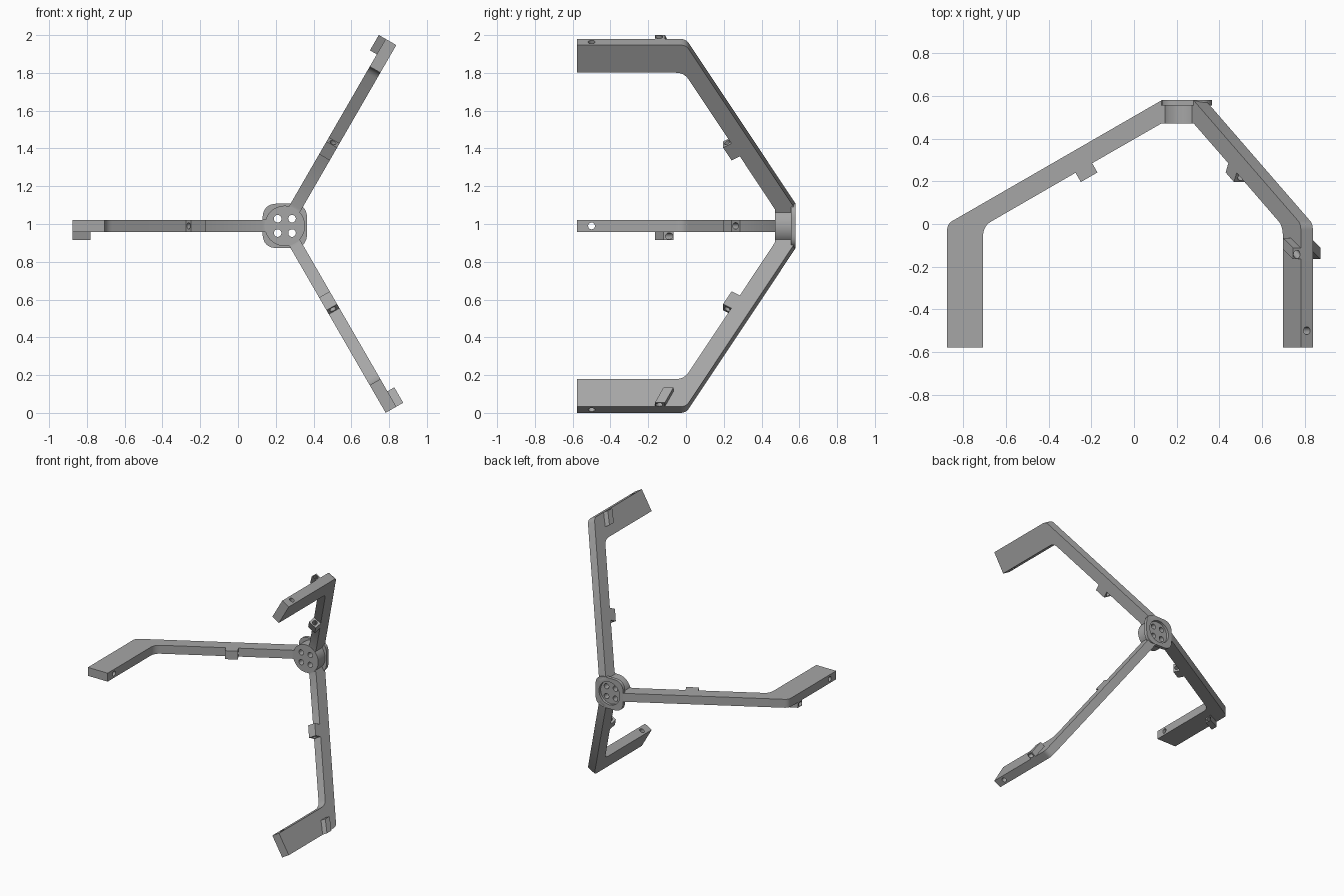
import bpy, bmesh
from math import radians, cos, sin, pi
from mathutils import Vector, Matrix

if "Cube" in bpy.data.objects:
    bpy.data.objects.remove(bpy.data.objects["Cube"])

grey = bpy.data.materials.new("matte_grey")
grey.use_nodes = True
COLOUR = (0.38, 0.38, 0.38, 1)
grey.diffuse_color = COLOUR
grey.node_tree.nodes["Principled BSDF"].inputs["Base Color"].default_value = COLOUR

AXIS = Vector((0.248, 0, 0.99))   # hub centre line, along y
HALF = 0.0325                     # half thickness of an arm
SLOPE = Vector((-cos(radians(30)), sin(radians(30))))
INWARD = Vector((-SLOPE.y, SLOPE.x))


def add_object(name, bm):
    bmesh.ops.recalc_face_normals(bm, faces=bm.faces)
    mesh = bpy.data.meshes.new(name)
    bm.to_mesh(mesh)
    bm.free()
    mesh.materials.append(grey)
    obj = bpy.data.objects.new(name, mesh)
    bpy.context.collection.objects.link(obj)
    return obj


def outline(corners):
    """Each corner is (x, y) or (x, y, rounding distance)."""
    points = []
    for i, c in enumerate(corners):
        p = Vector(c[:2])
        if len(c) < 3:
            points.append(p)
            continue
        a = Vector(corners[i - 1][:2]) - p
        b = Vector(corners[(i + 1) % len(corners)][:2]) - p
        a, b = a.normalized() * c[2], b.normalized() * c[2]
        for k in range(9):
            t = k / 8
            points.append(p + a * (1 - t) ** 2 + b * t ** 2)
    return points


def prism(name, points, low, high):
    bm = bmesh.new()
    face = bm.faces.new([bm.verts.new((p[0], p[1], low)) for p in points])
    top = bmesh.ops.extrude_face_region(bm, geom=[face])["geom"]
    moved = [v for v in top if isinstance(v, bmesh.types.BMVert)]
    bmesh.ops.translate(bm, verts=moved, vec=(0, 0, high - low))
    return add_object(name, bm)


def rod(name, centre, direction, radius, length, sides=32):
    bm = bmesh.new()
    turn = Vector(direction).to_track_quat("Z", "Y").to_matrix().to_4x4()
    bmesh.ops.create_cone(bm, cap_ends=True, segments=sides, radius1=radius,
                          radius2=radius, depth=length,
                          matrix=Matrix.Translation(centre) @ turn)
    return add_object(name, bm)


def combine(obj, other, operation="DIFFERENCE"):
    mod = obj.modifiers.new("boolean", "BOOLEAN")
    mod.operation, mod.solver, mod.object = operation, "EXACT", other
    graph = bpy.context.evaluated_depsgraph_get()
    mesh = bpy.data.meshes.new_from_object(obj.evaluated_get(graph))
    obj.modifiers.clear()
    obj.data = mesh
    bpy.data.objects.remove(other)


def smooth(obj):
    bpy.ops.object.select_all(action="DESELECT")
    obj.select_set(True)
    bpy.context.view_layer.objects.active = obj
    bpy.ops.object.shade_smooth_by_angle(angle=radians(30))


# Arm side profile, in radius and depth, with the clip block on its inner edge
elbow = Vector((0.955, -0.01))
clip_start = elbow - SLOPE * -0.50
clip_end = elbow + SLOPE * 0.59
DEPTH = INWARD * 0.05
arm_profile = outline([
    (1.124, -0.578), (1.124, 0.0, 0.03), (0.118, 0.58), (0.095, 0.58),
    (0.095, 0.472), (0.118, 0.472), clip_end, clip_end + DEPTH,
    clip_start + DEPTH, clip_start, (*elbow, 0.045), (0.955, -0.578)])

# Slanted lug at the elbow
lug_profile = [(1.124, -0.165), (1.124, -0.112), (1.03, -0.066), (1.03, -0.119)]

for side, angle in (("right", 180), ("upper_left", 60), ("lower_left", -60)):
    arm = prism(side + "_arm", arm_profile, -HALF, HALF)
    clip_axis = (clip_start + clip_end) / 2 + INWARD * 0.025
    combine(arm, rod("hole", (*clip_axis, 0), (*SLOPE, 0), 0.017, 0.2))
    combine(arm, rod("hole", (1.04, -0.5, 0), (1, 0, 0), 0.018, 0.4))
    lug = prism(side + "_elbow_lug", lug_profile, HALF - 0.002, 0.0745)
    combine(lug, rod("hole", (1.077, -0.1155, 0.054), (*SLOPE, 0), 0.017, 0.3))
    for obj in (arm, lug):
        obj.location = AXIS
        obj.rotation_euler.y = -radians(angle)
        smooth(obj)

# Hub: round boss on a rounded square back plate
SIZE, ROUND = 0.118, 0.08
plate = prism("hub", outline([(x, y, ROUND) for x, y in
              ((-SIZE, -SIZE), (SIZE, -SIZE), (SIZE, SIZE), (-SIZE, SIZE))]), 0.555, 0.58)
plate.data.transform(Matrix.Rotation(-pi / 2, 4, "X"))
combine(plate, rod("boss", (0, 0.515, 0), (0, 1, 0), 0.107, 0.09, 48), "UNION")
# Back recess and four bolt holes
combine(plate, rod("recess", (0, 0.61, 0), (0, 1, 0), 0.088, 0.1, 48))
for x in (-0.038, 0.038):
    for z in (-0.038, 0.038):
        combine(plate, rod("hole", (x, 0.5, z), (0, 1, 0), 0.02, 0.3))
plate.location = AXIS
smooth(plate)
